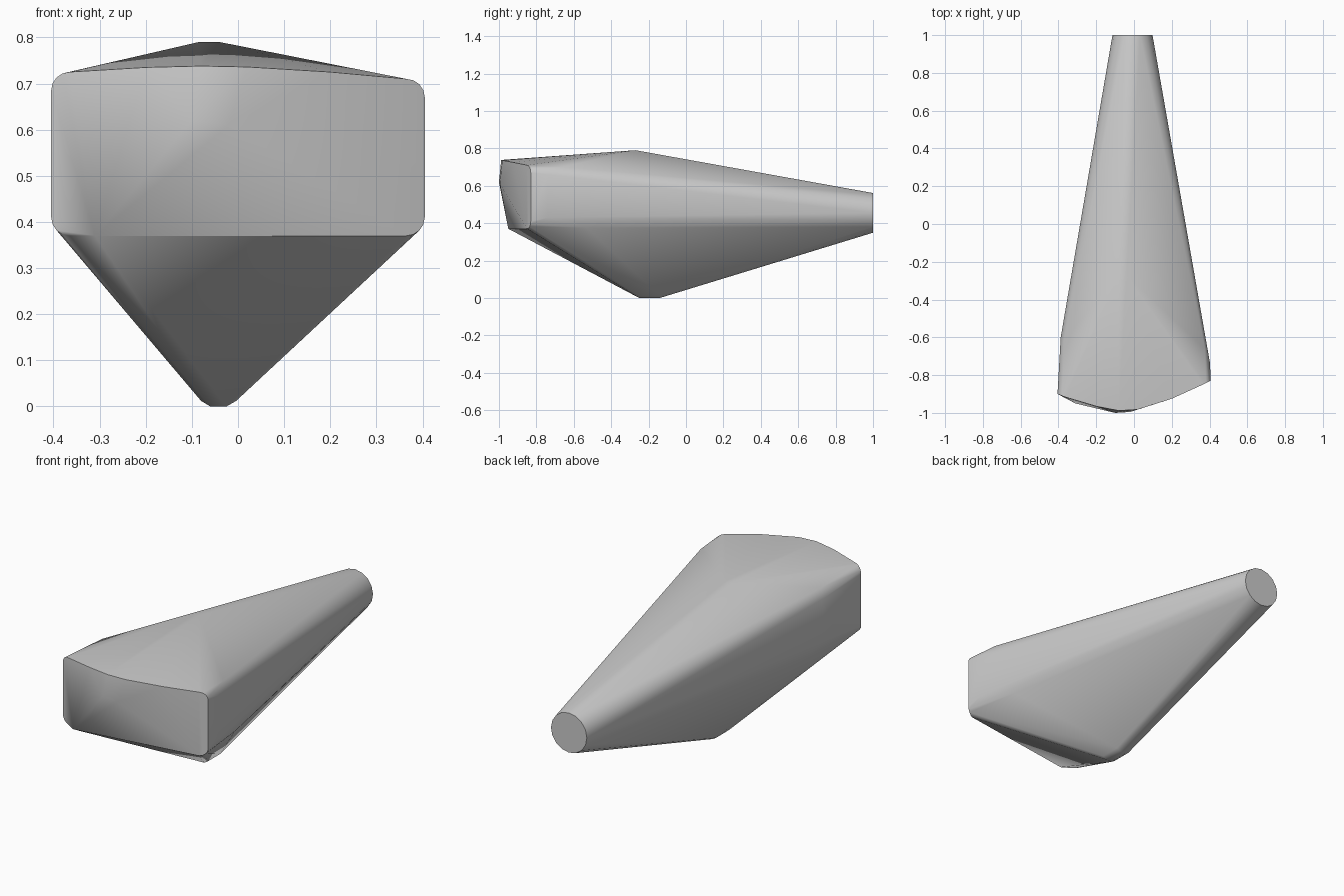
import bpy, bmesh, math

if "Cube" in bpy.data.objects:
    bpy.data.objects.remove(bpy.data.objects["Cube"], do_unlink=True)

GREY = (0.6, 0.6, 0.6, 1)
mat = bpy.data.materials.new("plain grey")
mat.use_nodes = True
mat.diffuse_color = GREY
mat.node_tree.nodes["Principled BSDF"].inputs["Base Color"].default_value = GREY

points = []


def corner(cx, cz, side, up, r, y_edge, slope):
    """Quarter-round corner of the blunt front, leaning back towards its side."""
    for i in range(5):
        a = i * math.pi / 8
        inset = r * (1 - math.cos(a))
        points.append((cx + side * r * math.cos(a), y_edge - slope * inset,
                       cz + up * r * math.sin(a)))


# Blunt front: four rounded corners
corner(0.365, 0.67, 1, 1, 0.04, -0.83, 0.5)
corner(0.365, 0.41, 1, -1, 0.04, -0.83, 0.5)
corner(-0.365, 0.685, -1, 1, 0.04, -0.90, 0.4)
corner(-0.365, 0.41, -1, -1, 0.04, -0.90, 0.4)

# Blunt front: bowed top edge, bulge and straight bottom edge
points += [(-0.2, -0.965, 0.735), (-0.08, -0.988, 0.738), (0.02, -0.982, 0.736),
           (0.2, -0.925, 0.725), (-0.1, -1, 0.62), (-0.02, -0.995, 0.61),
           (-0.31, -0.95, 0.37)]

# Side walls behind the front corners
for z in (0.43, 0.66):
    points += [(0.403, -0.74, z), (-0.388, -0.6, z)]
points += [(0.375, -0.66, 0.7), (-0.37, -0.62, 0.71),
           (0.352, -0.53, 0.375), (-0.355, -0.5, 0.375)]

# Upper peak and small rounded keel
points += [(-0.085, -0.27, 0.79), (-0.04, -0.27, 0.79)]
for y in (-0.25, -0.14):
    points += [(-0.06, y, 0), (-0.025, y, 0), (-0.08, y, 0.012), (-0.004, y, 0.012)]

# Round tail end
SIDES = 16
for i in range(SIDES):
    a = 2 * math.pi * i / SIDES
    points.append((-0.008 + 0.106 * math.cos(a), 1, 0.455 + 0.106 * math.sin(a)))

# Tapered body skinned around the points
bm = bmesh.new()
for p in points:
    bm.verts.new(p)
hull = bmesh.ops.convex_hull(bm, input=bm.verts[:])
loose = [v for v in bm.verts if not v.link_faces]
bmesh.ops.delete(bm, geom=loose, context="VERTS")
bmesh.ops.dissolve_limit(bm, angle_limit=0.002, verts=bm.verts[:], edges=bm.edges[:])
bmesh.ops.recalc_face_normals(bm, faces=bm.faces[:])
mesh = bpy.data.meshes.new("tapered_body")
bm.to_mesh(mesh)
bm.free()
mesh.materials.append(mat)
body = bpy.data.objects.new("tapered_body", mesh)
bpy.context.collection.objects.link(body)
bpy.context.view_layer.objects.active = body
body.select_set(True)
bpy.ops.object.shade_smooth_by_angle(angle=math.radians(35))
